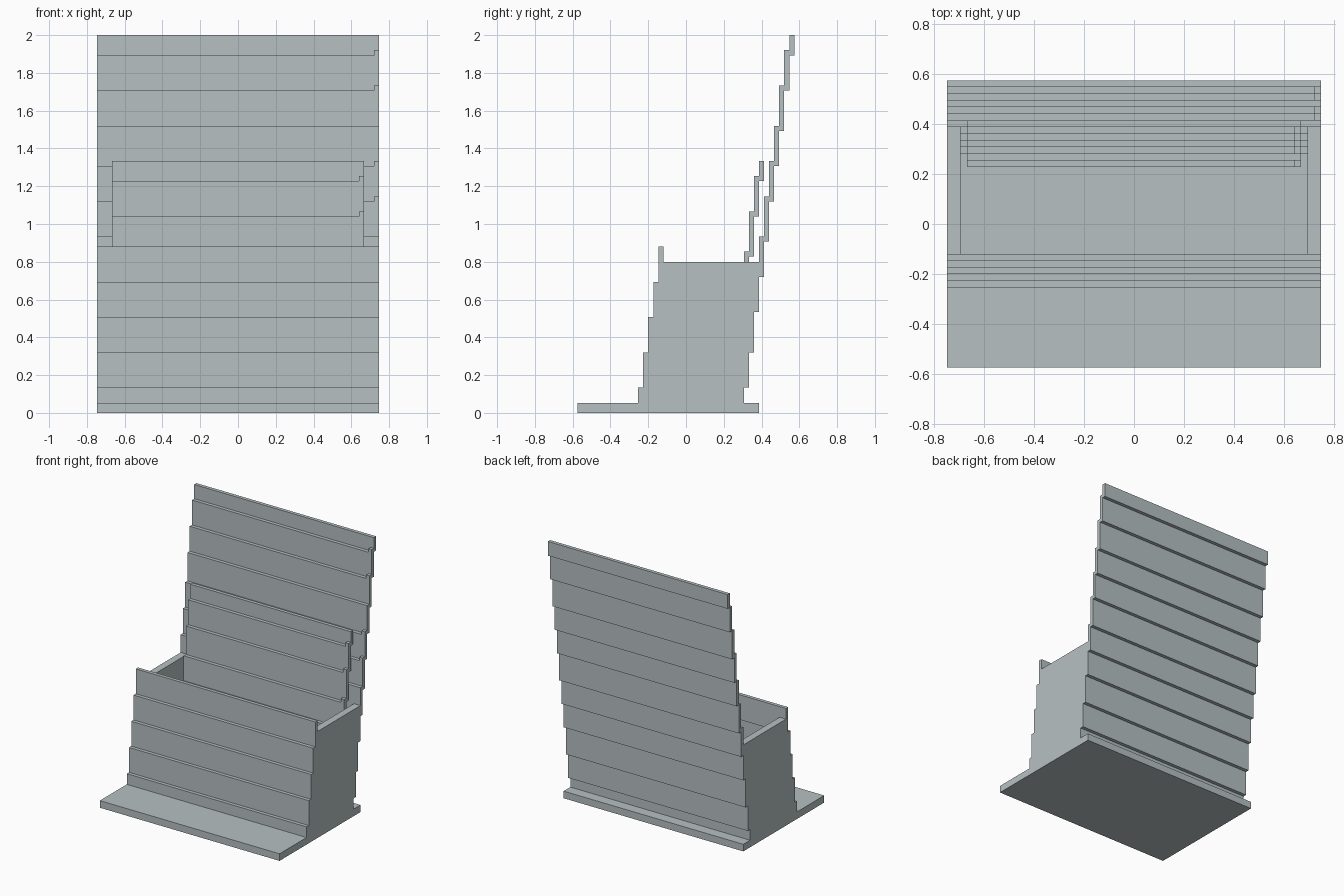
import bpy, bmesh

if "Cube" in bpy.data.objects:
    bpy.data.objects.remove(bpy.data.objects["Cube"])

U = 2 / 75            # grid unit: model is 75 units tall, 56 wide, 43 deep
Y0 = -43 / 2          # front limit in units

mat = bpy.data.materials.new("light_grey")
mat.diffuse_color = (0.47, 0.53, 0.54, 1)
mat.use_nodes = True
mat.node_tree.nodes["Principled BSDF"].inputs["Base Color"].default_value = mat.diffuse_color


def finish(name, bm):
    bmesh.ops.recalc_face_normals(bm, faces=bm.faces[:])
    me = bpy.data.meshes.new(name)
    bm.to_mesh(me)
    bm.free()
    me.materials.append(mat)
    ob = bpy.data.objects.new(name, me)
    bpy.context.collection.objects.link(ob)
    return ob


def extrude_profile(name, pts, x0, x1):
    """Extrude a (depth, height) outline along x, all in grid units."""
    bm = bmesh.new()
    f = bm.faces.new([bm.verts.new((x0 * U, (y + Y0) * U, z * U)) for y, z in pts])
    r = bmesh.ops.extrude_face_region(bm, geom=[f])
    verts = [v for v in r["geom"] if isinstance(v, bmesh.types.BMVert)]
    bmesh.ops.translate(bm, verts=verts, vec=((x1 - x0) * U, 0, 0))
    return finish(name, bm)


def box(name, x0, x1, y0, y1, z0, z1):
    return extrude_profile(name, [(y0, z0), (y1, z0), (y1, z1), (y0, z1)], x0, x1)


def stepped_panel(name, half, first, bottoms, tops, tabs=()):
    """Leaning panel of boards, each one unit further back than the last."""
    for k, (a, b) in enumerate(zip(bottoms, tops)):
        y = first + k
        box(f"{name}_board_{k + 1}", -half, half, y, y + 1, a, b)
        if b in tabs:  # small raised corner at the right end
            box(f"{name}_tab_{k + 1}", half - 1, half, y, y + 1, b, b + 1)


# base plate
box("base", -28, 28, 0, 36, 0, 2)

# front panel
front = [2, 5, 12, 19, 26, 33]
stepped_panel("front_panel", 28, 12, front[:-1], front[1:])

# tall back panel
back_low = [2, 5, 12, 20, 27, 34, 42, 49, 56, 64, 71]
back_top = [5, 12, 20, 27, 35, 42, 49, 57, 64, 71, 75]
stepped_panel("back_panel", 28, 32, back_low, back_top, tabs=(42, 49, 64, 71))

# narrower inner panel
inner = [2, 9, 17, 24, 31, 39, 46, 50]
stepped_panel("inner_panel", 25, 30, inner[:-1], inner[1:], tabs=(9, 24, 31, 39, 46))

# side walls filling the gap between front and back steps
outline = []
for k, (a, b) in enumerate(zip([2, 5, 12, 20, 27], [5, 12, 20, 27, 30])):
    outline += [(32 + k, a), (32 + k, b)]
for k, (a, b) in reversed(list(enumerate(zip(front[:-1], [5, 12, 19, 26, 30])))):
    outline += [(13 + k, b), (13 + k, a)]
extrude_profile("side_wall_left", outline, -28, -26)
extrude_profile("side_wall_right", outline, 26, 28)
